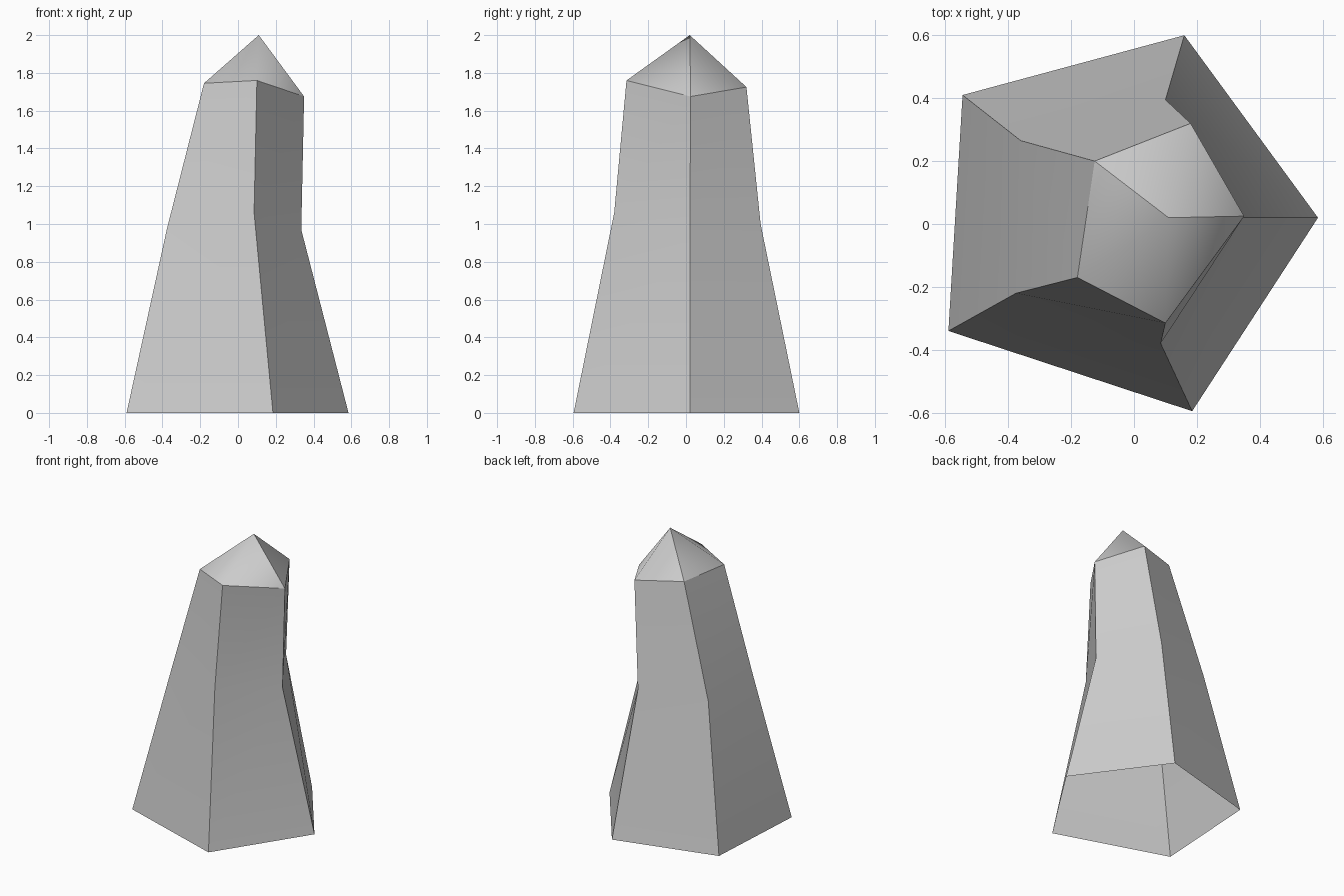
import bpy, bmesh

cube = bpy.data.objects.get("Cube")
if cube:
    bpy.data.objects.remove(cube, do_unlink=True)

# Pale grey stone
stone = bpy.data.materials.new("pale_grey_stone")
stone.use_nodes = True
colour = (0.6, 0.6, 0.6, 1)
stone.diffuse_color = colour
bsdf = stone.node_tree.nodes["Principled BSDF"]
bsdf.inputs["Base Color"].default_value = colour
bsdf.inputs["Roughness"].default_value = 0.8

# Uneven five-sided sections: foot, waist and shoulder, anticlockwise from +x
sections = [
    [(0.585, 0.02, 0), (0.16, 0.6, 0), (-0.545, 0.41, 0),
     (-0.59, -0.34, 0), (0.185, -0.595, 0)],
    [(0.335, 0.02, 0.97), (0.10, 0.395, 1.0), (-0.36, 0.265, 0.99),
     (-0.375, -0.22, 0.98), (0.085, -0.38, 1.06)],
    [(0.35, 0.025, 1.675), (0.18, 0.32, 1.725), (-0.125, 0.2, 1.75),
     (-0.18, -0.17, 1.745), (0.10, -0.315, 1.76)],
]

bm = bmesh.new()
rings = [[bm.verts.new(p) for p in section] for section in sections]
sides = len(rings[0])

# Tapering shaft, open underneath
for low, high in zip(rings, rings[1:]):
    for i in range(sides):
        j = (i + 1) % sides
        bm.faces.new((low[i], low[j], high[j], high[i]))
    for a, b in zip(low, high):
        bm.edges.get((a, b)).smooth = False

# Pointed cap, with a crisp rim and two crisp ridges
apex = bm.verts.new((0.11, 0.02, 2.0))
rim = rings[-1]
for i in range(sides):
    j = (i + 1) % sides
    bm.faces.new((rim[i], rim[j], apex))
    bm.edges.get((rim[i], rim[j])).smooth = False
for i in (0, 2):
    bm.edges.get((rim[i], apex)).smooth = False

for face in bm.faces:
    face.smooth = True

mesh = bpy.data.meshes.new("stone_pillar")
bm.to_mesh(mesh)
bm.free()
mesh.materials.append(stone)
pillar = bpy.data.objects.new("stone_pillar", mesh)
bpy.context.collection.objects.link(pillar)
